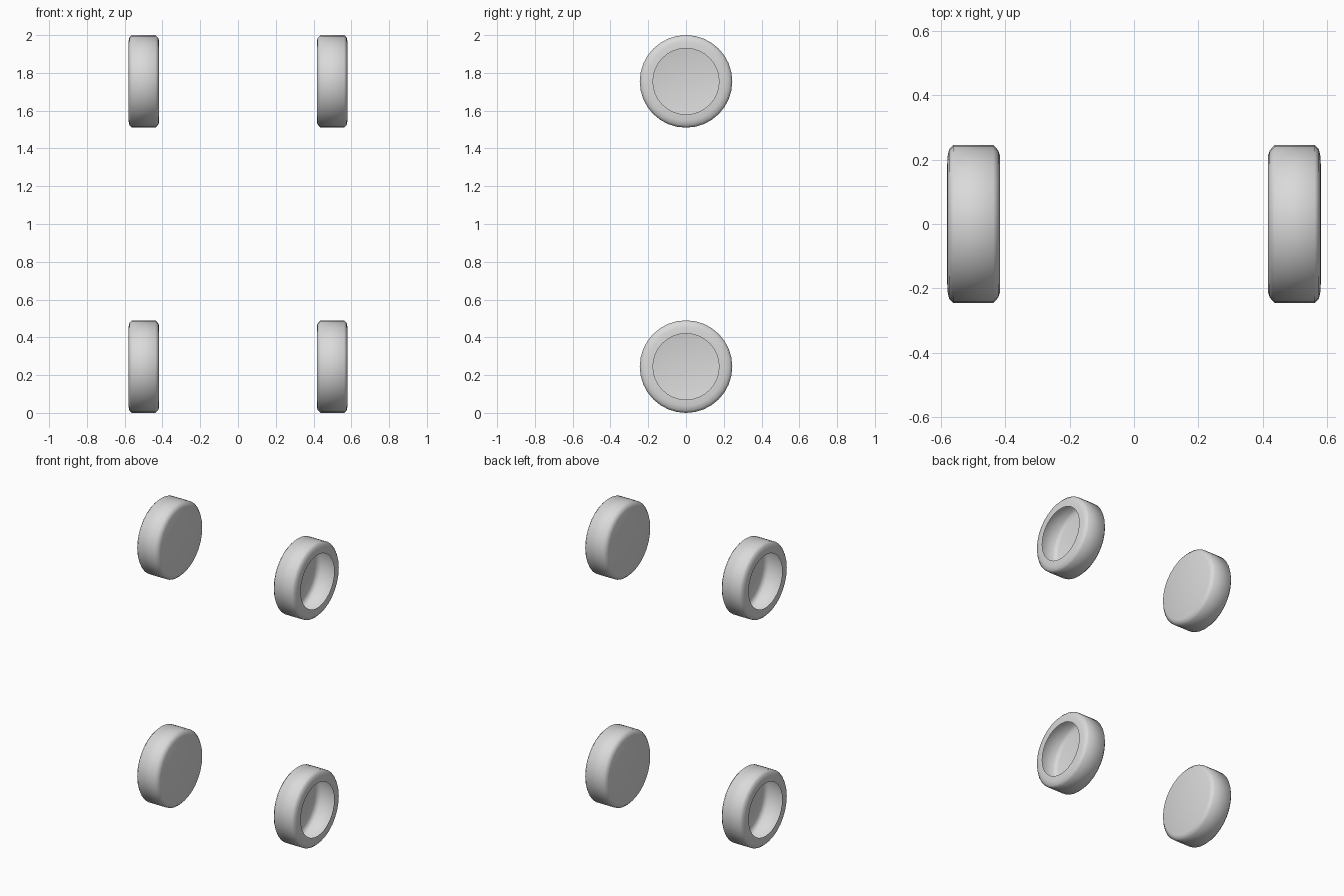
import bpy
import bmesh
from math import pi, radians
from mathutils import Vector

cube = bpy.data.objects.get("Cube")
if cube:
    bpy.data.objects.remove(cube, do_unlink=True)

# One plain grey for every wheel
COLOUR = (0.7, 0.7, 0.7, 1)
grey = bpy.data.materials.new("light_grey")
grey.use_nodes = True
grey.diffuse_color = COLOUR
grey.node_tree.nodes["Principled BSDF"].inputs["Base Color"].default_value = COLOUR

RADIUS = 0.245
SEGMENTS = 32

# Half section as (distance along axle, radius) of a thin hollow shell: closed
# inner face, bevelled tread, rounded shoulder, outer ring with an open middle
SECTION = [
    (0.417, 0), (0.417, 0.214), (0.422, 0.229), (0.437, RADIUS),
    (0.562, RADIUS), (0.575, 0.232), (0.58, 0.208), (0.581, 0.175),
]


def make_wheel(name, side, height):
    bm = bmesh.new()
    verts = [bm.verts.new((side * x, 0, r)) for x, r in SECTION]
    edges = [bm.edges.new(pair) for pair in zip(verts, verts[1:])]
    bmesh.ops.spin(bm, geom=verts + edges, cent=Vector(), axis=(1, 0, 0),
                   angle=2 * pi, steps=SEGMENTS, use_duplicate=False)
    bmesh.ops.remove_doubles(bm, verts=bm.verts[:], dist=0.0001)
    bmesh.ops.recalc_face_normals(bm, faces=bm.faces[:])
    mesh = bpy.data.meshes.new(name)
    bm.to_mesh(mesh)
    bm.free()
    mesh.materials.append(grey)
    wheel = bpy.data.objects.new(name, mesh)
    wheel.location.z = height
    bpy.context.collection.objects.link(wheel)
    bpy.ops.object.select_all(action="DESELECT")
    wheel.select_set(True)
    bpy.context.view_layer.objects.active = wheel
    bpy.ops.object.shade_smooth_by_angle(angle=radians(60))


# Four wheels, open rings facing outwards
for side_name, side in (("left", 1), ("right", -1)):
    for level, height in (("lower", RADIUS), ("upper", 2 - RADIUS)):
        make_wheel(f"{level}_{side_name}_wheel", side, height)
